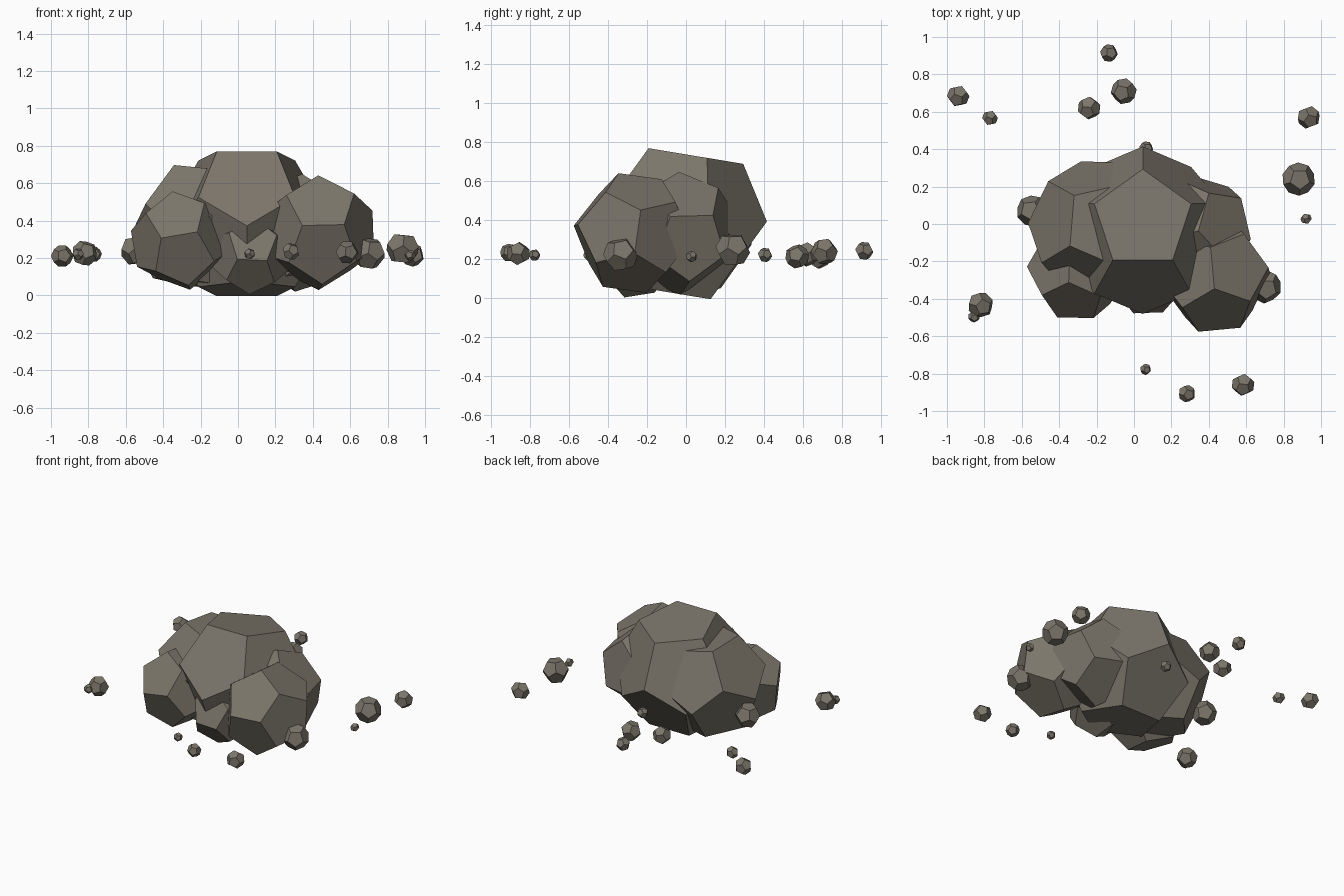
import bpy, bmesh, random
from mathutils import Vector, Matrix

if "Cube" in bpy.data.objects:
    bpy.data.objects.remove(bpy.data.objects["Cube"])

random.seed(4)
PHI = (1 + 5 ** 0.5) / 2

stone = bpy.data.materials.new("stone")
stone.diffuse_color = (0.2, 0.18, 0.145, 1)
stone.use_nodes = True
stone.node_tree.nodes["Principled BSDF"].inputs["Base Color"].default_value = stone.diffuse_color


def frame(n, v):
    """Matrix whose columns are normal n, in-plane v, and their cross product."""
    n = Vector(n).normalized()
    v = Vector(v)
    v = (v - n * v.dot(n)).normalized()
    return Matrix((n, v, n.cross(v))).transposed()


# Twelve-sided stone points on a unit sphere
POINTS = [Vector((x, y, z)) for x in (-1, 1) for y in (-1, 1) for z in (-1, 1)]
for a in (-1 / PHI, 1 / PHI):
    for b in (-PHI, PHI):
        POINTS += [Vector((0, a, b)), Vector((a, b, 0)), Vector((b, 0, a))]
POINTS = [p.normalized() for p in POINTS]
BASE = frame((1, 0, PHI), (PHI, 0, -1))


def rock(name, centre, radius, normal, corner):
    """Dodecahedron with one face along normal, a corner of it towards corner."""
    turn = frame(normal, corner) @ BASE.transposed()
    bm = bmesh.new()
    for p in POINTS:
        bm.verts.new(turn @ p * radius)
    bmesh.ops.convex_hull(bm, input=bm.verts[:])
    bmesh.ops.dissolve_limit(bm, angle_limit=0.05, verts=bm.verts[:], edges=bm.edges[:])
    bmesh.ops.recalc_face_normals(bm, faces=bm.faces[:])
    mesh = bpy.data.meshes.new(name)
    bm.to_mesh(mesh)
    bm.free()
    mesh.materials.append(stone)
    ob = bpy.data.objects.new(name, mesh)
    ob.location = centre
    bpy.context.collection.objects.link(ob)


# Overlapping boulders of the central heap
rock("boulder_top", (0.047, -0.033, 0.383), 0.448, (0, 0.163, 0.987), (0, 1, -0.16))
rock("boulder_front_right", (0.43, -0.275, 0.335), 0.315, (0.057, -0.767, 0.638), (-0.014, 0.115, 0.142))
rock("boulder_front_left", (-0.303, -0.246, 0.293), 0.275, (-0.123, -0.78, 0.614), (-0.02, 0.098, 0.13))
rock("boulder_back_left", (-0.187, -0.023, 0.362), 0.381, (-0.823, 0.117, 0.555), (-0.131, -0.007, -0.2))
rock("boulder_back_right", (0.325, -0.033, 0.334), 0.315, (0.64, 0.13, 0.76), (-0.085, 0.166, 0.043))
rock("boulder_front_small", (0.07, -0.27, 0.222), 0.222, (0.05, -0.91, 0.38), (0.03, 0.38, 0.91))

# Scattered pebbles around the heap: x, y, z, radius
pebbles = [
    (-0.94, 0.684, 0.21, 0.06), (-0.77, 0.567, 0.22, 0.042),
    (-0.134, 0.914, 0.244, 0.048), (-0.055, 0.71, 0.24, 0.07),
    (-0.24, 0.62, 0.225, 0.063), (0.065, 0.405, 0.223, 0.038),
    (0.934, 0.57, 0.215, 0.063), (0.88, 0.24, 0.25, 0.09),
    (0.92, 0.028, 0.215, 0.03), (0.7, -0.335, 0.225, 0.09),
    (0.583, -0.86, 0.23, 0.062), (0.283, -0.907, 0.235, 0.047),
    (0.062, -0.777, 0.222, 0.03), (-0.82, -0.433, 0.225, 0.07),
    (-0.855, -0.495, 0.22, 0.032), (-0.545, 0.07, 0.24, 0.085),
]
for i, (x, y, z, r) in enumerate(pebbles):
    tilt = (random.uniform(-0.4, 0.4), random.uniform(-0.6, 0.2), 1)
    rock(f"pebble_{i + 1}", (x, y, z), r, tilt, (random.uniform(-1, 1), 1, 0))
